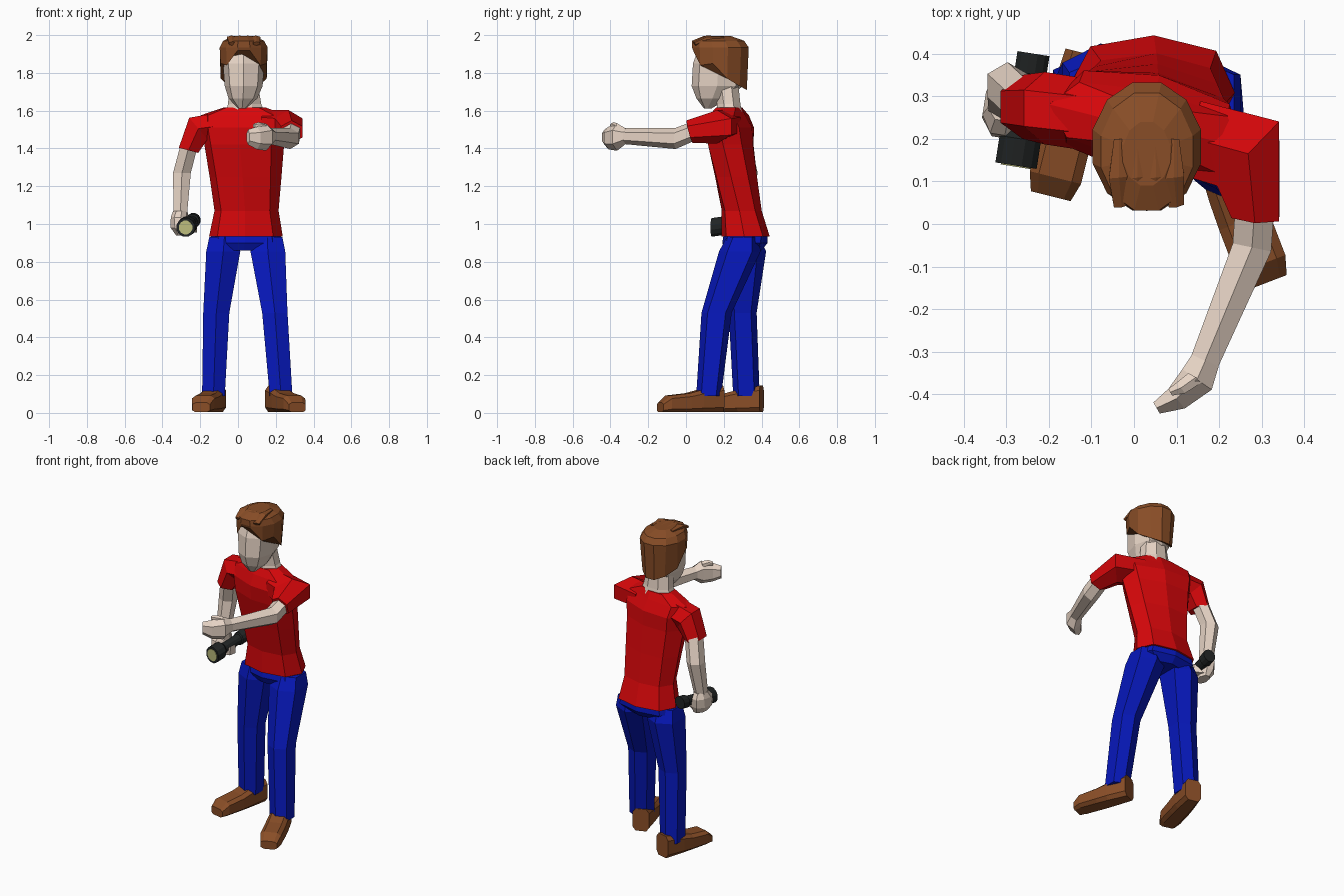
import bpy, bmesh
from math import cos, sin, pi, radians
from mathutils import Euler, Vector


def material(name, rgb):
    m = bpy.data.materials.new(name)
    m.diffuse_color = (*rgb, 1)
    return m


RED = material("red_cloth", (0.68, 0.002, 0.003))
BLUE = material("blue_denim", (0.002, 0.009, 0.5))
SKIN = material("skin", (0.80, 0.66, 0.56))
BROWN = material("brown", (0.25, 0.075, 0.02))
BLACK = material("black_metal", (0.015, 0.018, 0.018))
LENS = material("pale_lens", (0.5, 0.5, 0.2))


def loft(name, mat, rings, n=8, offset=0.5, e=1.0):
    """Skin rings of (x, y, z, half_width, half_depth, yaw, pitch, roll)."""
    unit = []
    for i in range(n):
        t = 2 * pi * (i + offset) / n
        c, s = cos(t), sin(t)
        unit.append((abs(c) ** e * (1 if c >= 0 else -1) if abs(c) > 1e-6 else 0,
                     abs(s) ** e * (1 if s >= 0 else -1) if abs(s) > 1e-6 else 0))
    mx, my = max(p[0] for p in unit), max(p[1] for p in unit)
    bm = bmesh.new()
    loops = []
    for r in rings:
        x, y, z, a, b, yaw, pitch, roll = (tuple(r) + (0, 0, 0))[:8]
        rot = Euler((radians(pitch), radians(roll), radians(yaw))).to_matrix()
        loops.append([bm.verts.new(Vector((x, y, z)) + rot @ Vector((u / mx * a, v / my * b, 0)))
                      for u, v in unit])
    for lo, hi in zip(loops, loops[1:]):
        for i in range(n):
            j = (i + 1) % n
            bm.faces.new((lo[i], lo[j], hi[j], hi[i]))
    bm.faces.new(loops[0][::-1])
    bm.faces.new(loops[-1])
    bmesh.ops.recalc_face_normals(bm, faces=bm.faces)
    me = bpy.data.meshes.new(name)
    bm.to_mesh(me)
    bm.free()
    me.materials.append(mat)
    ob = bpy.data.objects.new(name, me)
    bpy.context.collection.objects.link(ob)
    return ob


# Shirt body, twisting toward the reaching arm
loft("shirt", RED, [
    (0.042, 0.315, 0.935, 0.195, 0.128, -2), (0.045, 0.295, 1.07, 0.17, 0.106, -4),
    (0.04, 0.265, 1.25, 0.192, 0.112, -8), (0.033, 0.237, 1.42, 0.215, 0.12, -11),
    (0.033, 0.232, 1.51, 0.232, 0.12, -13), (0.03, 0.228, 1.575, 0.235, 0.088, -13),
    (0.035, 0.228, 1.618, 0.11, 0.07, -11)], offset=0, e=0.8)
# Sleeves
loft("left_sleeve", RED, [
    (-0.10, 0.255, 1.52, 0.07, 0.085, 0, 0, 85), (-0.21, 0.272, 1.505, 0.075, 0.085, 0, 0, 50),
    (-0.262, 0.275, 1.39, 0.053, 0.075, 0, 0, 15)], n=6)
loft("right_sleeve", RED, [
    (0.14, 0.20, 1.525, 0.09, 0.08, 80, 90), (0.268, 0.165, 1.515, 0.105, 0.088, 46, 90),
    (0.285, 0.018, 1.488, 0.056, 0.062, -4, 105)], n=6)

# Trousers
loft("trouser_hips", BLUE, [
    (0.042, 0.315, 0.95, 0.18, 0.115, -2), (0.042, 0.312, 0.90, 0.195, 0.12, -3),
    (0.042, 0.305, 0.86, 0.12, 0.095, -4)], offset=0, e=0.8)
loft("left_trouser_leg", BLUE, [
    (-0.072, 0.305, 0.93, 0.08, 0.085), (-0.078, 0.312, 0.855, 0.09, 0.112),
    (-0.115, 0.30, 0.53, 0.069, 0.074), (-0.13, 0.32, 0.09, 0.06, 0.07)], n=6, e=0.75)
loft("right_trouser_leg", BLUE, [
    (0.155, 0.30, 0.93, 0.08, 0.085), (0.158, 0.285, 0.855, 0.092, 0.11),
    (0.195, 0.162, 0.53, 0.067, 0.08), (0.228, 0.12, 0.09, 0.06, 0.066)], n=6, e=0.75)


# Shoes: boxy sections from heel to toe
def shoe(name, heel, yaw):
    d = Vector((sin(radians(yaw)), -cos(radians(yaw))))
    rings = []
    for t, a, h in ((0, 0.05, 0.14), (0.12, 0.06, 0.118), (0.19, 0.062, 0.10),
                    (0.30, 0.062, 0.088), (0.345, 0.048, 0.05)):
        p = Vector(heel) + d * t
        rings.append((p.x, p.y, h / 2 + 0.004, a, h / 2, yaw, 90))
    loft(name, BROWN, rings, e=0.5)


shoe("left_shoe", (-0.112, 0.40), -14)
shoe("right_shoe", (0.19, 0.185), 21)

# Reaching arm, hand and thumb
loft("right_arm", SKIN, [
    (0.285, 0.06, 1.50, 0.046, 0.05, -4, 100), (0.277, -0.055, 1.453, 0.046, 0.056, -12, 90),
    (0.165, -0.325, 1.465, 0.034, 0.042, -22, 90)], n=6)
loft("right_hand", SKIN, [
    (0.168, -0.32, 1.465, 0.034, 0.042, -25, 90), (0.148, -0.365, 1.46, 0.042, 0.072, -35, 90),
    (0.10, -0.41, 1.455, 0.03, 0.06, -50, 90), (0.053, -0.432, 1.46, 0.015, 0.04, -60, 90)], n=6)
loft("right_thumb", SKIN, [
    (0.145, -0.36, 1.51, 0.02, 0.022, -30, 90), (0.11, -0.385, 1.522, 0.016, 0.017, -50, 90),
    (0.085, -0.395, 1.52, 0.009, 0.012, -60, 90)], n=6)

# Hanging arm and fist round the torch
loft("left_arm", SKIN, [
    (-0.255, 0.285, 1.43, 0.046, 0.056), (-0.297, 0.325, 1.27, 0.047, 0.055),
    (-0.305, 0.285, 1.06, 0.036, 0.042)], n=6)
loft("left_hand", SKIN, [
    (-0.305, 0.285, 1.07, 0.036, 0.042, -9), (-0.31, 0.278, 1.035, 0.042, 0.068, -9),
    (-0.303, 0.27, 0.98, 0.05, 0.068, -9), (-0.295, 0.27, 0.94, 0.03, 0.05, -9)])
loft("left_fingers", SKIN, [
    (-0.27, 0.27, 0.955, 0.05, 0.045, -9), (-0.235, 0.265, 0.985, 0.03, 0.04, -9, 0, -60)], n=6)

# Torch
TAIL, FRONT = Vector((-0.236, 0.40, 1.02)), Vector((-0.277, 0.137, 0.982))


def torch_rings(pairs):
    return [(*TAIL.lerp(FRONT, t), r, r, -9, 90) for t, r in pairs]


loft("torch_body", BLACK, torch_rings([
    (0, 0.038), (0.18, 0.038), (0.2, 0.03), (0.68, 0.03), (0.76, 0.049), (1, 0.049)]), n=12)
loft("torch_lens", LENS, torch_rings([(0.98, 0.036), (1.01, 0.036)]), n=12)

# Neck and faceted head with a centre ridge
loft("neck", SKIN, [
    (0.04, 0.23, 1.57, 0.11, 0.07), (0.035, 0.226, 1.635, 0.088, 0.062),
    (0.03, 0.21, 1.76, 0.072, 0.065)])
loft("head", SKIN, [
    (0.022, 0.115, 1.612, 0.022, 0.02), (0.026, 0.14, 1.665, 0.076, 0.085),
    (0.03, 0.165, 1.73, 0.10, 0.135), (0.03, 0.172, 1.85, 0.11, 0.135),
    (0.03, 0.18, 1.94, 0.095, 0.11)], offset=0, e=0.9)

# Hair cap with a shaped hairline
hair = loft("hair", BROWN, [
    (0.03, 0.18, 1.80, 0.122, 0.142), (0.03, 0.182, 1.935, 0.127, 0.15),
    (0.03, 0.17, 1.97, 0.108, 0.138), (0.03, 0.165, 1.994, 0.055, 0.075)], n=12)
HAIRLINE = {15: 1.77, 45: 1.73, 75: 1.71, -15: 1.85, -45: 1.84, -75: 1.918}
for i in range(12):
    deg = 15 + 30 * i
    s = deg if deg <= 90 else 180 - deg if deg <= 270 else deg - 360
    co = hair.data.vertices[i].co
    co.z = HAIRLINE[s]
    if s > 20:
        co.x = 0.03 + (co.x - 0.03) * 0.88
# Swept locks
for k in range(4):
    x = -0.035 + 0.043 * k
    loft(f"hair_lock_{k + 1}", BROWN, [
        (x, 0.20, 1.985, 0.012, 0.008, 0, 90), (x, 0.11, 1.984, 0.024, 0.014, 6, 95),
        (x + 0.005, 0.045, 1.955, 0.018, 0.012, 10, 120)], n=6)
